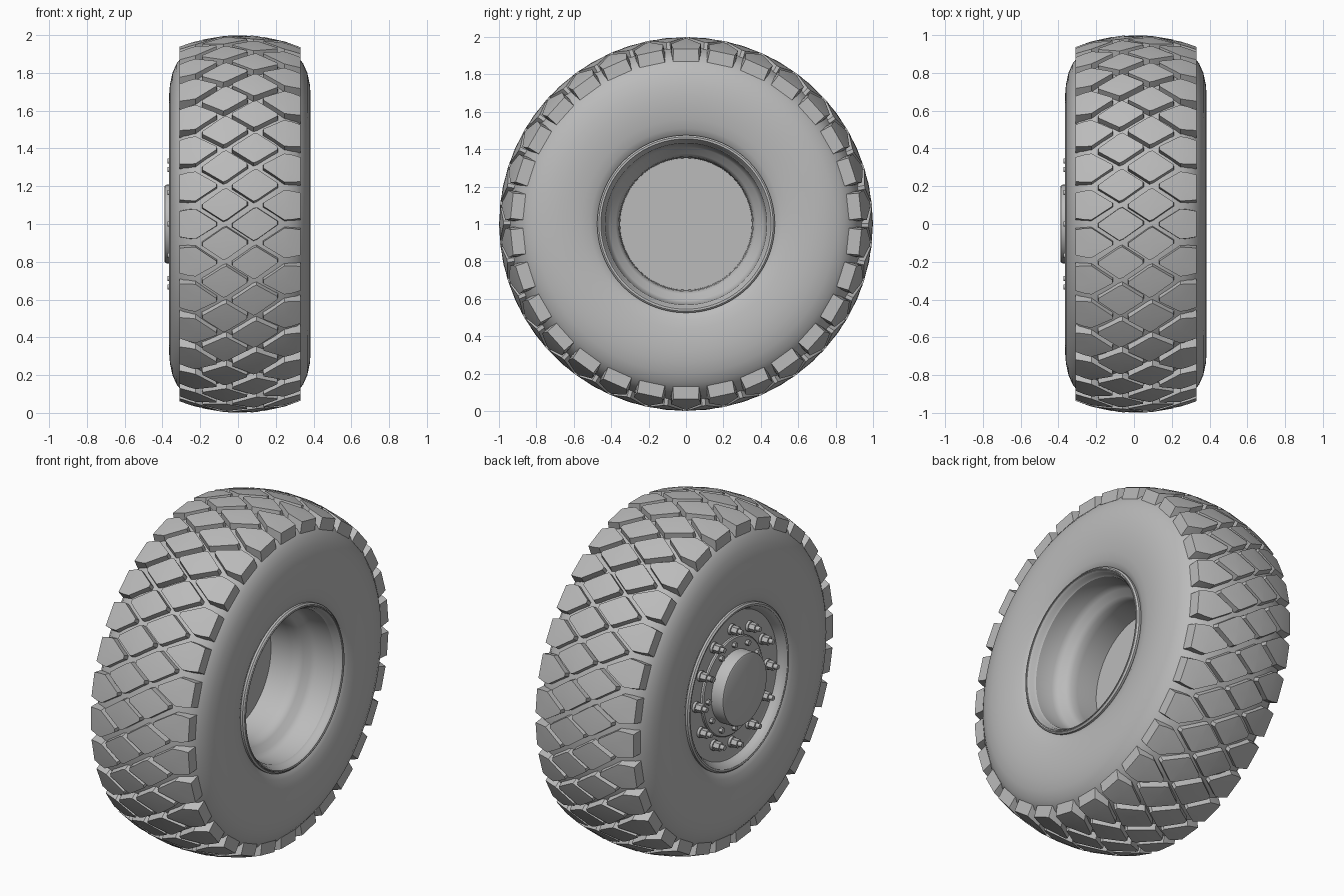
import bpy, bmesh, math

if "Cube" in bpy.data.objects:
    bpy.data.objects.remove(bpy.data.objects["Cube"])

grey = bpy.data.materials.new("plain_grey")
grey.diffuse_color = (0.5, 0.5, 0.5, 1)
grey.use_nodes = True
grey.node_tree.nodes["Principled BSDF"].inputs["Base Color"].default_value = grey.diffuse_color
TAU = math.tau
CX = 0.01          # middle of the tyre along the axle
N_TREAD = 30       # tread pitches around the wheel


def pt(x, r, t):
    """Point around the axle, which runs along x at z = 1."""
    return (x, r * math.cos(t), 1 + r * math.sin(t))


def finish(name, bm, angle=32):
    bmesh.ops.remove_doubles(bm, verts=bm.verts, dist=1e-5)
    bmesh.ops.recalc_face_normals(bm, faces=bm.faces)
    me = bpy.data.meshes.new(name)
    bm.to_mesh(me)
    bm.free()
    me.materials.append(grey)
    ob = bpy.data.objects.new(name, me)
    bpy.context.collection.objects.link(ob)
    bpy.ops.object.select_all(action='DESELECT')
    ob.select_set(True)
    bpy.context.view_layer.objects.active = ob
    bpy.ops.object.shade_smooth_by_angle(angle=math.radians(angle))
    return ob


def lathe(name, profile, n=96, closed=False):
    bm = bmesh.new()
    rings = []
    for x, r in profile:
        if r < 1e-6:
            rings.append([bm.verts.new((x, 0, 1))] * n)
        else:
            rings.append([bm.verts.new(pt(x, r, TAU * i / n)) for i in range(n)])
    pairs = list(zip(rings, rings[1:]))
    if closed:
        pairs.append((rings[-1], rings[0]))
    for a, b in pairs:
        for i in range(n):
            j = (i + 1) % n
            vs = list(dict.fromkeys([a[i], a[j], b[j], b[i]]))
            bm.faces.new(vs)
    return finish(name, bm)


# tyre carcass: half profile from crown to bead, mirrored to both sides
half = [(0.10, 0.957), (0.18, 0.945), (0.25, 0.922), (0.30, 0.893), (0.335, 0.85),
        (0.357, 0.80), (0.370, 0.74), (0.375, 0.68), (0.373, 0.62),
        (0.366, 0.56), (0.355, 0.51), (0.338, 0.472), (0.30, 0.445)]
lathe("tyre_carcass",
      [(CX - x, r) for x, r in reversed(half)] + [(CX, 0.96)] + [(CX + x, r) for x, r in half],
      120, True)


# tread blocks
def top_r(x):
    return 1 - 0.6 * (x - CX) ** 2


def base_r(x):
    d = abs(x - CX)
    return 0.94 - 0.7 * d * d if d < 0.28 else 0.872


def block(bm, poly, x0, t0):
    """Polygon in (across, around) raised from the carcass."""
    n = len(poly)
    cx = x0 + sum(p[0] for p in poly) / n
    cs = sum(p[1] for p in poly) / n
    mid = bm.verts.new(pt(cx, top_r(cx), t0 - cs))
    top, bot = [], []
    for x, s in poly:
        px = x0 + x
        gx, gs = cx + (px - cx) * 1.05, cs + (s - cs) * 1.1   # wider foot
        if abs(px - CX) > 0.3:
            gx = px
        top.append(bm.verts.new(pt(px, top_r(px), t0 - s)))
        bot.append(bm.verts.new(pt(gx, base_r(gx), t0 - gs)))
    for i in range(n):
        j = (i + 1) % n
        bm.faces.new((mid, top[i], top[j]))
        bm.faces.new((top[j], top[i], bot[i], bot[j]))
    bm.faces.new(bot)


diamond = [(-0.118, -0.016), (-0.008, -0.088), (0.012, -0.08), (0.118, -0.004),
           (0.118, 0.016), (0.008, 0.088), (-0.012, 0.08), (-0.118, 0.004)]
lug = [(0.32, -0.072), (0.275, -0.08), (0.235, -0.082), (0.125, -0.01), (0.125, 0.01),
       (0.235, 0.082), (0.275, 0.08), (0.32, 0.072)]

centre_bm, lug_bm = bmesh.new(), bmesh.new()
for k in range(N_TREAD):
    t, h = TAU * k / N_TREAD, TAU / N_TREAD / 2
    block(centre_bm, diamond, CX - 0.08, t + h)
    block(centre_bm, diamond, CX + 0.08, t)
    block(lug_bm, [(-x, s) for x, s in lug], CX, t)
    block(lug_bm, lug, CX, t + h)
finish("tread_centre_blocks", centre_bm, 20)
finish("tread_shoulder_lugs", lug_bm, 20)

# rim: outer disc, lips and deep inner barrel in one turned section
lathe("rim", [
    (-0.295, 0), (-0.295, 0.40), (-0.30, 0.425), (-0.325, 0.437), (-0.338, 0.445),
    (-0.348, 0.455), (-0.350, 0.466), (-0.342, 0.475), (-0.325, 0.475), (-0.315, 0.46),
    (0.335, 0.46), (0.345, 0.475), (0.362, 0.475), (0.370, 0.466), (0.368, 0.455),
    (0.355, 0.445), (0.335, 0.44), (0.325, 0.432), (0.22, 0.425), (0.19, 0.41),
    (0.165, 0.375), (0.14, 0.36), (0.10, 0.355), (-0.03, 0.352), (-0.03, 0)])

# thin retaining ring on the inner lip
lathe("retaining_ring", [(0.345, 0.458), (0.374, 0.458), (0.374, 0.463), (0.345, 0.463)],
      closed=True)

# hub flange and cap
lathe("hub_flange", [(-0.28, 0), (-0.28, 0.285), (-0.306, 0.285), (-0.312, 0.279), (-0.312, 0)])
lathe("hub_cap", [(-0.29, 0), (-0.29, 0.208), (-0.378, 0.208), (-0.386, 0.204),
                  (-0.390, 0.196), (-0.390, 0)])


# wheel nuts and flange bolts
def prism(bm, y, z, x0, x1, r, n):
    rings = [[bm.verts.new((x, y + r * math.cos(TAU * i / n), z + r * math.sin(TAU * i / n)))
              for i in range(n)] for x in (x0, x1)]
    for ring in rings:
        bm.faces.new(ring)
    for i in range(n):
        j = (i + 1) % n
        bm.faces.new((rings[0][i], rings[0][j], rings[1][j], rings[1][i]))


nuts, bolts = bmesh.new(), bmesh.new()
for k in range(12):
    c, s = math.cos(TAU * k / 12), math.sin(TAU * k / 12)
    y, z = 0.333 * c, 1 + 0.333 * s
    prism(nuts, y, z, -0.29, -0.310, 0.031, 16)
    prism(nuts, y, z, -0.309, -0.347, 0.026, 6)
    prism(nuts, y, z, -0.346, -0.372, 0.014, 12)
    prism(bolts, 0.246 * c, 1 + 0.246 * s, -0.305, -0.332, 0.016, 6)
finish("wheel_nuts", nuts)
finish("flange_bolts", bolts)
